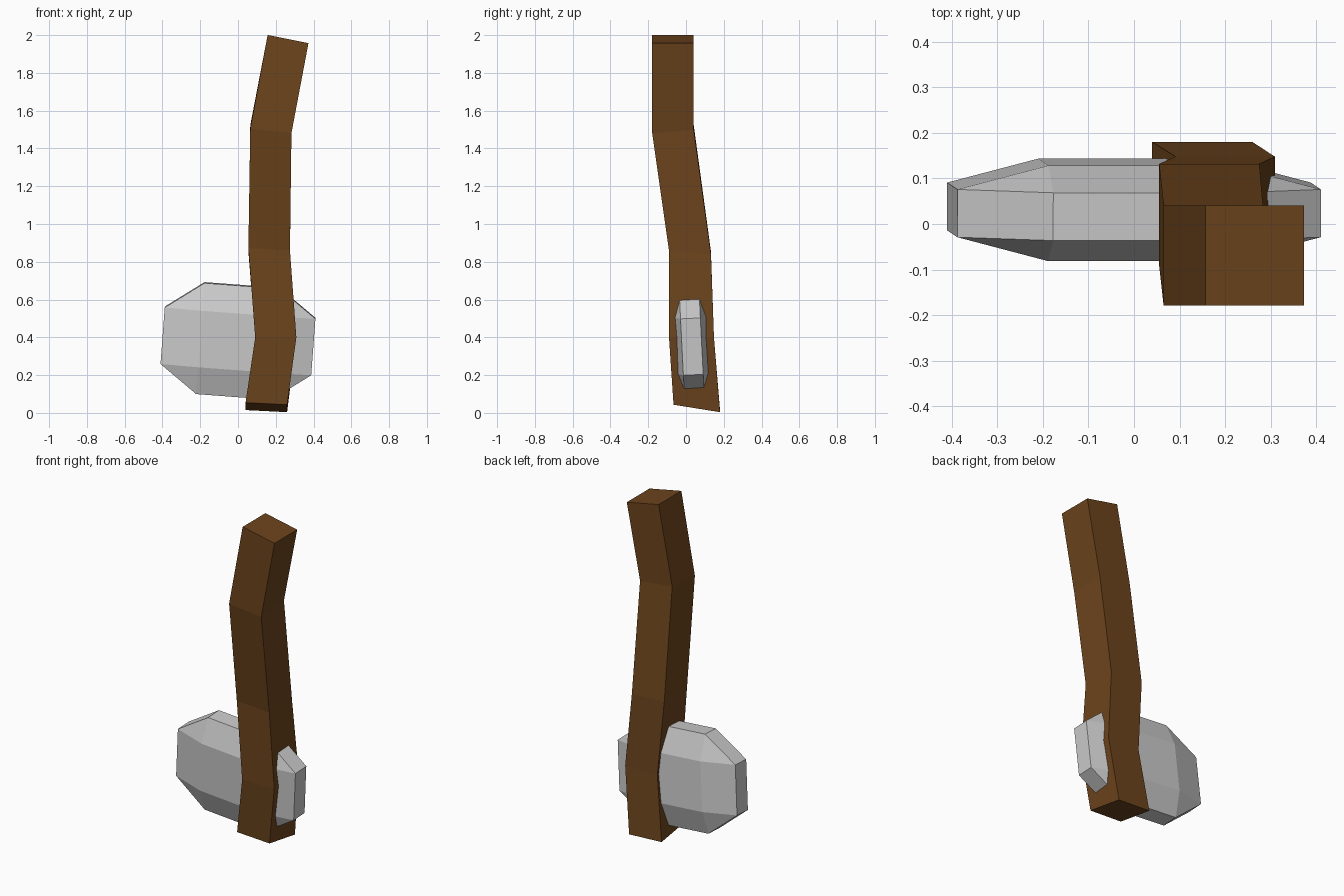
import bpy, bmesh
from math import radians
from mathutils import Euler, Vector

if "Cube" in bpy.data.objects:
    bpy.data.objects.remove(bpy.data.objects["Cube"])


def finish(bm, name):
    bmesh.ops.recalc_face_normals(bm, faces=bm.faces)
    mesh = bpy.data.meshes.new(name)
    bm.to_mesh(mesh)
    bm.free()
    obj = bpy.data.objects.new(name, mesh)
    bpy.context.collection.objects.link(obj)
    return obj


# Handle: crooked square pole lofted through tilted sections
# centre x, y, z, half width, half depth, slope of z along x, slope of z along y
sections = [
    (0.150, 0.057, 0.029, 0.110, 0.123, -0.05, -0.16),
    (0.200, 0.029, 0.400, 0.109, 0.119, 0.00, 0.00),
    (0.165, 0.021, 0.857, 0.110, 0.111, -0.06, -0.08),
    (0.174, -0.069, 1.502, 0.109, 0.110, -0.11, 0.08),
    (0.265, -0.069, 1.979, 0.108, 0.110, -0.20, 0.00),
]
bm = bmesh.new()
rings = []
for x, y, z, hx, hy, sx, sy in sections:
    corners = [(-hx, -hy), (hx, -hy), (hx, hy), (-hx, hy)]
    rings.append([bm.verts.new((x + dx, y + dy, z + sx * dx + sy * dy))
                  for dx, dy in corners])
for low, high in zip(rings, rings[1:]):
    for i in range(4):
        j = (i + 1) % 4
        bm.faces.new((low[i], low[j], high[j], high[i]))
bm.faces.new(rings[0][::-1])
bm.faces.new(rings[-1])
handle = finish(bm, "handle")
wood = bpy.data.materials.new("wood")
wood.diffuse_color = (0.15, 0.058, 0.012, 1)
wood.use_nodes = True
wood.node_tree.nodes["Principled BSDF"].inputs["Base Color"].default_value = wood.diffuse_color
handle.data.materials.append(wood)

# Hammer head: box with broad chamfers on every edge, slightly tilted
outer = Vector((0.40, 0.105, 0.295))
inner = Vector((0.20, 0.0525, 0.15))
bm = bmesh.new()
for axis in range(3):
    p = inner.copy()
    p[axis] = outer[axis]
    for sx in (-1, 1):
        for sy in (-1, 1):
            for sz in (-1, 1):
                bm.verts.new((p.x * sx, p.y * sy, p.z * sz))
bmesh.ops.convex_hull(bm, input=bm.verts)
bmesh.ops.dissolve_limit(bm, angle_limit=radians(1), verts=bm.verts, edges=bm.edges)
tilt = Euler((radians(2.9), radians(4.3), 0)).to_matrix().to_4x4()
bmesh.ops.transform(bm, matrix=tilt, verts=bm.verts)
bmesh.ops.translate(bm, vec=(0, 0.031, 0.381), verts=bm.verts)
finish(bm, "hammer_head")
